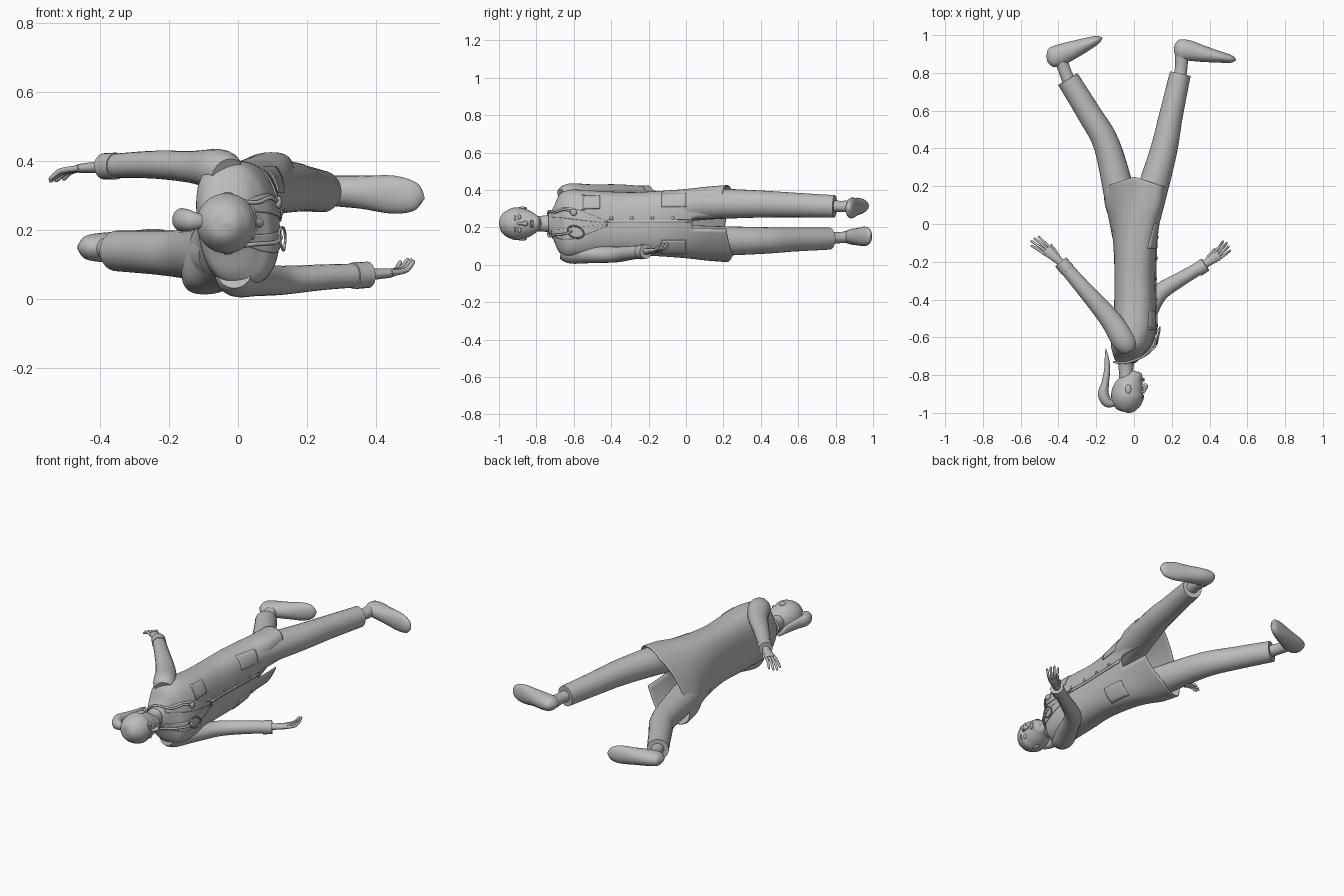
import bpy, bmesh, math
from mathutils import Vector

if "Cube" in bpy.data.objects:
    bpy.data.objects.remove(bpy.data.objects["Cube"])

GREY = bpy.data.materials.new("plain_grey")
GREY.use_nodes = True
GREY.diffuse_color = (0.5, 0.5, 0.5, 1)
GREY.node_tree.nodes["Principled BSDF"].inputs["Base Color"].default_value = (0.5, 0.5, 0.5, 1)
MID = 0.22  # height of the body's plane of symmetry


def finish(name, bm, thick=0):
    bmesh.ops.recalc_face_normals(bm, faces=bm.faces[:])
    mesh = bpy.data.meshes.new(name)
    bm.to_mesh(mesh)
    bm.free()
    mesh.materials.append(GREY)
    ob = bpy.data.objects.new(name, mesh)
    bpy.context.collection.objects.link(ob)
    if thick:
        mod = ob.modifiers.new("thickness", "SOLIDIFY")
        mod.thickness = thick
    bpy.ops.object.select_all(action="DESELECT")
    ob.select_set(True)
    bpy.context.view_layer.objects.active = ob
    bpy.ops.object.shade_smooth_by_angle(angle=math.radians(45))
    return ob


def smooth(rows, steps=5):
    """Pass a smooth spline through rows of numbers."""
    pad = [rows[0]] + list(rows) + [rows[-1]]
    out = []
    for a, b, c, d in zip(pad, pad[1:], pad[2:], pad[3:]):
        for i in range(steps):
            t = i / steps
            out.append([q + t * (r - p) / 2 + t * t * (p - 2.5 * q + 2 * r - s / 2)
                        + t ** 3 * (1.5 * (q - r) + (s - p) / 2)
                        for p, q, r, s in zip(a, b, c, d)])
    return out + [list(rows[-1])]


def loft(name, rows, sides=20):
    """Tube through rows of x, y, z, in-plane radius, z radius."""
    rows = smooth(rows)
    bm = bmesh.new()
    rings = []
    for i, (x, y, z, ra, rb) in enumerate(rows):
        nxt, prv = rows[min(i + 1, len(rows) - 1)], rows[max(i - 1, 0)]
        t = (Vector(nxt[:3]) - Vector(prv[:3])).normalized()
        up = (Vector((0, 0, 1)) - t * t.z).normalized()
        side = up.cross(t)
        ring = []
        for k in range(sides):
            a = math.tau * k / sides
            off = side * max(ra, 0.001) * math.cos(a) + up * max(rb, 0.001) * math.sin(a)
            ring.append(bm.verts.new(Vector((x, y, z)) + off))
        rings.append(ring)
    for p, q in zip(rings, rings[1:]):
        for k in range(sides):
            n = (k + 1) % sides
            bm.faces.new((p[k], p[n], q[n], q[k]))
    bm.faces.new(rings[0])
    bm.faces.new(rings[-1])
    return finish(name, bm)


def ball(name, centre, size):
    bm = bmesh.new()
    bmesh.ops.create_uvsphere(bm, u_segments=16, v_segments=10, radius=1)
    bmesh.ops.scale(bm, vec=size, verts=bm.verts)
    bmesh.ops.translate(bm, vec=centre, verts=bm.verts)
    return finish(name, bm)


# Coat: y, centre x, depth, half width, forward lean of the upper half
COAT = smooth([(-.735, -.04, .05, .05, 0), (-.71, -.035, .07, .085, 0),
               (-.68, -.025, .088, .15, -.05), (-.64, -.01, .108, .18, -.1),
               (-.55, .005, .115, .18, -.05), (-.42, .005, .11, .172, 0),
               (-.28, .005, .108, .168, 0), (-.12, .005, .112, .176, .08),
               (0, .003, .115, .185, .22), (.12, 0, .12, .197, .4),
               (.25, 0, .118, .206, .47)], 6)
POWER = 2.5


def coat_at(y):
    for a, b in zip(COAT, COAT[1:]):
        if a[0] <= y <= b[0]:
            t = (y - a[0]) / (b[0] - a[0])
            return [p + t * (q - p) for p, q in zip(a, b)]
    return COAT[-1]


def hem(x, y):
    return y - 0.33 * abs(x) * min(1, max(0, y / 0.25))


def front(y, z, lift=0.005):
    """Point just above the front of the coat."""
    _, cx, depth, half, lean = coat_at(y)
    u = min(1, abs(z - MID) / half)
    x = cx + lean * (z - MID) + depth * (1 - u ** POWER) ** (1 / POWER) + lift
    return Vector((x, hem(x, y), z))


bm = bmesh.new()
rings, sides = [], 72
for y, cx, depth, half, lean in COAT:
    ring = []
    for k in range(sides):
        c, s = math.cos(math.tau * k / sides), math.sin(math.tau * k / sides)
        dz = half * math.copysign(abs(s) ** (2 / POWER), s)
        x = cx + lean * dz + depth * math.copysign(abs(c) ** (2 / POWER), c)
        ring.append(bm.verts.new((x, hem(x, y), MID + dz)))
    rings.append(ring)
for row, p, q in zip(COAT, rings, rings[1:]):
    for k in range(sides):
        # the front stays open below the last button
        if row[0] > 0.03 and k in (0, sides - 1):
            continue
        n = (k + 1) % sides
        bm.faces.new((p[k], p[n], q[n], q[k]))
finish("coat", bm, 0.006)


def patch(name, rows, cols=8):
    """Thin cloth on the coat front from rows of y, z start, z end."""
    bm = bmesh.new()
    grid = [[bm.verts.new(front(y, a + (b - a) * j / cols)) for j in range(cols + 1)]
            for y, a, b in smooth(rows, 4)]
    for p, q in zip(grid, grid[1:]):
        for j in range(cols):
            bm.faces.new((p[j], p[j + 1], q[j + 1], q[j]))
    finish(name, bm, 0.006)


# Lapels and hip pockets on both halves, breast pocket on one
for label, s in (("left", 1), ("right", -1)):
    patch(label + "_lapel", [(y, MID + s * a, MID + s * b) for y, a, b in
                             ((-.72, .035, .06), (-.66, .03, .085), (-.58, .02, .075), (-.42, .003, .012))])
    patch(label + "_hip_pocket", [(y, MID + s * .09, MID + s * .165) for y in (-.13, -.07, .0)])
patch("breast_pocket", [(y, .30, .37) for y in (-.55, -.51, -.46)])
patch("pocket_flap", [(y, .295, .375) for y in (-.56, -.54)])
patch("front_seam", [(y, .225, .24) for y in (-.42, -.2, .03)], 2)
for i, y in enumerate((-.4, -.29, -.18, -.07)):
    ball(f"button_{i + 1}", front(y, .25), (.005, .009, .009))

# Head, neck and face
loft("head", [(-.035, -1, MID, 0, 0), (-.034, -.99, MID, .04, .04),
              (-.035, -.962, MID, .071, .068), (-.035, -.92, MID, .086, .086),
              (-.03, -.88, MID, .083, .084), (-.012, -.84, MID, .067, .07),
              (.006, -.81, MID, .046, .05), (.022, -.79, MID, .027, .03),
              (.025, -.782, MID, 0, 0)], 32)
loft("neck", [(-.035, -.86, MID, .045, .046), (-.042, -.79, MID, .038, .042),
              (-.042, -.74, MID, .042, .046), (-.04, -.68, MID, .055, .07)])
loft("nose", [(.048, -.895, MID, .006, .006), (.058, -.872, MID, .01, .009),
              (.062, -.856, MID, .012, .014), (.05, -.848, MID, .003, .004)], 12)
for label, y, size in (("upper_lip", -.829, .005), ("lower_lip", -.821, .006)):
    ball(label, (.049, y, MID), (.008, size, .021))
for label, s in (("left", 1), ("right", -1)):
    ball(label + "_eye", (.041, -.89, MID + s * .035), (.009, .008, .014))
    loft(label + "_brow", [(.05, -.912, MID + s * .018, .004, .004),
                           (.045, -.917, MID + s * .035, .004, .004),
                           (.03, -.91, MID + s * .053, .002, .002)], 8)
    ball(label + "_ear", (-.03, -.875, MID + s * .083), (.016, .025, .008))

# Ponytail gathered at the back of the head
loft("ponytail", [(-.1, -.95, .225, .015, .018), (-.14, -.945, .228, .026, .03),
                  (-.162, -.9, .23, .029, .034), (-.152, -.84, .228, .02, .03),
                  (-.142, -.77, .225, .016, .024), (-.144, -.71, .223, .011, .015),
                  (-.15, -.66, .22, .001, .002)])

# Arms
loft("left_sleeve", [(-.03, -.66, .36, .05, .05), (-.055, -.615, .375, .064, .06),
                     (-.13, -.5, .383, .055, .047), (-.25, -.36, .39, .043, .04),
                     (-.385, -.205, .385, .034, .034)])
loft("right_sleeve", [(-.01, -.66, .08, .05, .05), (.0, -.61, .068, .064, .062),
                      (.055, -.5, .056, .055, .047), (.13, -.37, .055, .047, .042),
                      (.25, -.29, .064, .038, .037), (.37, -.22, .07, .033, .034)])
loft("left_cuff", [(-.352, -.243, .386, .039, .039), (-.388, -.201, .385, .038, .038)])
loft("right_cuff", [(.335, -.243, .068, .038, .039), (.378, -.215, .071, .038, .038)])


def hand(side, wrist, knuckles, tip, thumb_side):
    w, k, t = Vector(wrist), Vector(knuckles), Vector(tip)
    across = (k - w).cross(Vector((0, 0, 1))).normalized()
    loft(side + "_palm", [(*w, .018, .018), (*w.lerp(k, .45), .023, .016),
                          (*w.lerp(k, .85), .028, .014), (*k, .024, .01)], 14)
    for i in range(4):
        off = across * (i - 1.5) * .014
        reach = (.82, 1, .96, .85)[i]
        end = k.lerp(t, reach) + off * 1.5
        bend = (k + off).lerp(end, .5) - Vector((0, 0, (t.z - k.z) * .25))
        loft(f"{side}_finger_{i + 1}", [(*(k.lerp(w, .2) + off), .008, .009), (*bend, .007, .008),
                                       (*end.lerp(bend, .15), .006, .006), (*end, .001, .001)], 10)
    base = w.lerp(k, .3) + across * thumb_side * .012
    end = k + across * thumb_side * .038 + Vector((0, 0, -.008))
    loft(side + "_thumb", [(*base, .01, .01), (*base.lerp(end, .6), .009, .009), (*end, .003, .003)], 10)


hand("left", (-.375, -.215, .385), (-.465, -.135, .378), (-.54, -.08, .34), 1)
hand("right", (.36, -.225, .07), (.45, -.16, .077), (.5, -.105, .118), -1)

# Trousers, ankles and shoes
loft("left_trouser_leg", [(.03, -.06, .31, .085, .085), (.08, .12, .325, .083, .083),
                          (.155, .38, .325, .072, .073), (.195, .57, .32, .063, .066),
                          (.245, .795, .312, .056, .06)], 28)
loft("right_trouser_leg", [(-.03, -.06, .13, .085, .085), (-.075, .15, .127, .083, .08),
                           (-.145, .42, .13, .07, .071), (-.235, .58, .135, .064, .064),
                           (-.35, .767, .14, .06, .059)], 28)
loft("left_ankle", [(.24, .76, .312, .035, .034), (.25, .83, .312, .033, .03), (.252, .9, .312, .036, .034)])
loft("right_ankle", [(-.34, .745, .142, .035, .034), (-.37, .82, .145, .033, .03), (-.392, .89, .15, .036, .034)])
loft("left_shoe", [(.212, .918, .316, .015, .01), (.235, .92, .316, .052, .035),
                   (.28, .92, .314, .055, .044), (.36, .902, .31, .044, .048),
                   (.45, .885, .303, .031, .055), (.515, .873, .296, .02, .04),
                   (.54, .868, .292, .002, .003)], 24)
loft("right_shoe", [(-.462, .875, .15, .015, .01), (-.44, .88, .15, .05, .034),
                    (-.39, .896, .15, .056, .043), (-.32, .923, .15, .047, .047),
                    (-.24, .956, .152, .033, .052), (-.19, .977, .153, .02, .038),
                    (-.168, .986, .153, .002, .003)], 24)

# Stethoscope draped around the neck
drape = [front(y, z, .014) for y, z in ((-.6, .28), (-.65, .295), (-.7, .28))]
drape += [Vector((-.045, -.735, .285)), Vector((-.105, -.73, MID)), Vector((-.045, -.735, .155))]
drape += [front(y, z, .014) for y, z in ((-.7, .16), (-.65, .165), (-.61, .18))]
loft("stethoscope_tube", [(*p, .006, .006) for p in drape], 10)
ball("stethoscope_disc", front(-.6, .28, .014), (.01, .018, .018))
loop = [front(-.59 + .042 * math.cos(a) - .012 * math.sin(a), .175 + .033 * math.sin(a), .016)
        for a in (math.tau * i / 12 for i in range(13))]
loft("stethoscope_ear_loop", [(*p, .004, .004) for p in loop], 8)
